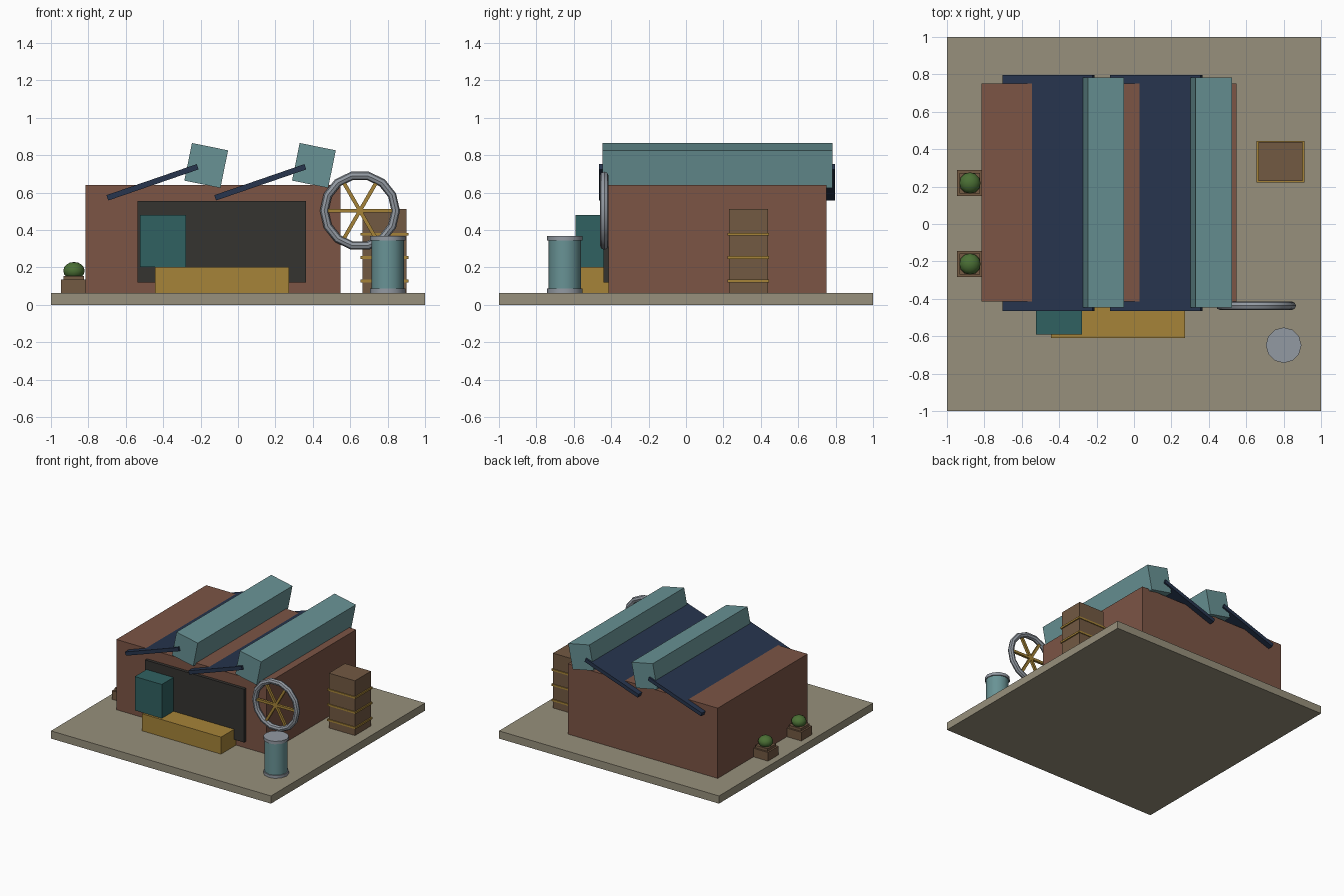
import bpy
from math import radians, cos, sin, pi

if "Cube" in bpy.data.objects:
    bpy.data.objects.remove(bpy.data.objects["Cube"])


def material(name, r, g, b):
    m = bpy.data.materials.new(name)
    m.diffuse_color = (r, g, b, 1)
    m.use_nodes = True
    m.node_tree.nodes["Principled BSDF"].inputs["Base Color"].default_value = m.diffuse_color
    return m


SAND = material("sand", 0.31, 0.28, 0.20)
BRICK = material("brick", 0.20, 0.09, 0.06)
DARK = material("charcoal", 0.035, 0.033, 0.03)
OCHRE = material("ochre", 0.38, 0.23, 0.04)
GREEN_BLUE = material("deep_teal", 0.03, 0.12, 0.12)
NAVY = material("navy", 0.02, 0.035, 0.075)
TEAL = material("pale_teal", 0.14, 0.29, 0.30)
WOOD = material("wood", 0.17, 0.10, 0.055)
STEEL = material("steel", 0.29, 0.32, 0.36)
LEAF = material("leaf", 0.07, 0.16, 0.035)


def finish(name, mat, smooth=False):
    o = bpy.context.object
    o.name = name
    o.data.materials.append(mat)
    if smooth:
        bpy.ops.object.shade_smooth_by_angle(angle=radians(40))
    return o


def block(name, mat, center, size, tilt=0):
    """Box from centre and size, tilted about y."""
    bpy.ops.mesh.primitive_cube_add(size=1, location=center)
    o = finish(name, mat)
    o.scale = size
    o.rotation_euler.y = tilt
    return o


def span(name, mat, x, y, z):
    """Box from its ranges along each axis."""
    r = (x, y, z)
    return block(name, mat, [(a + b) / 2 for a, b in r], [b - a for a, b in r])


def drum(name, mat, x, y, z0, z1, radius):
    bpy.ops.mesh.primitive_cylinder_add(vertices=12, radius=radius, depth=z1 - z0,
                                        location=(x, y, (z0 + z1) / 2))
    return finish(name, mat, True)


G = 0.063  # top of the ground slab

# Ground and main building
span("ground_slab", SAND, (-1, 1), (-1, 1), (0, G))
span("building", BRICK, (-0.815, 0.548), (-0.415, 0.752), (G, 0.64))
span("dark_opening", DARK, (-0.537, 0.363), (-0.44, -0.40), (0.118, 0.556))

# Counter with a cabinet on it
span("counter", OCHRE, (-0.444, 0.273), (-0.61, -0.415), (G, 0.203))
span("cabinet", GREEN_BLUE, (-0.524, -0.278), (-0.592, -0.44), (0.203, 0.481))

# Two sawtooth roof units: sloped panel and tilted skylight beam
for i in range(2):
    dx = 0.576 * i
    block(f"roof_panel_{i + 1}", NAVY, (-0.457 + dx, 0.166, 0.655),
          (0.51, 1.262, 0.03), radians(-19))
    block(f"skylight_{i + 1}", TEAL, (-0.17 + dx, 0.168, 0.745),
          (0.197, 1.23, 0.205), radians(11.5))

# Wheel on the front corner, with three full-width spokes
WC = (0.652, -0.437, 0.503)
bpy.ops.mesh.primitive_torus_add(location=WC, rotation=(pi / 2, 0, 0), major_segments=14,
                                 minor_segments=8, major_radius=0.191, minor_radius=0.023)
finish("wheel_rim", STEEL, True)
for i in range(3):
    block(f"wheel_spoke_{i + 1}", OCHRE, WC, (0.38, 0.02, 0.02), i * pi / 3)

# Barrel
drum("barrel_body", TEAL, 0.80, -0.648, G, 0.355, 0.087)
drum("barrel_bottom_rim", STEEL, 0.80, -0.648, G, 0.086, 0.095)
drum("barrel_top_rim", STEEL, 0.80, -0.648, 0.343, 0.367, 0.095)

# Tall crate with straps
span("crate", WOOD, (0.665, 0.902), (0.23, 0.438), (G, 0.513))
for i, z in enumerate((0.128, 0.253, 0.377)):
    block(f"crate_strap_{i + 1}", OCHRE, (0.783, 0.334, z), (0.258, 0.222, 0.015))

# Planters with round shrubs along the left wall
for i, y in enumerate((0.219, -0.214)):
    block(f"planter_{i + 1}", WOOD, (-0.878, y, 0.0985), (0.138, 0.138, 0.071))
    block(f"planter_soil_{i + 1}", WOOD, (-0.878, y, 0.14), (0.11, 0.11, 0.03))
    bpy.ops.mesh.primitive_uv_sphere_add(segments=12, ring_count=8, radius=1,
                                         location=(-0.877, y, 0.182))
    finish(f"shrub_{i + 1}", LEAF, True).scale = (0.057, 0.057, 0.047)
